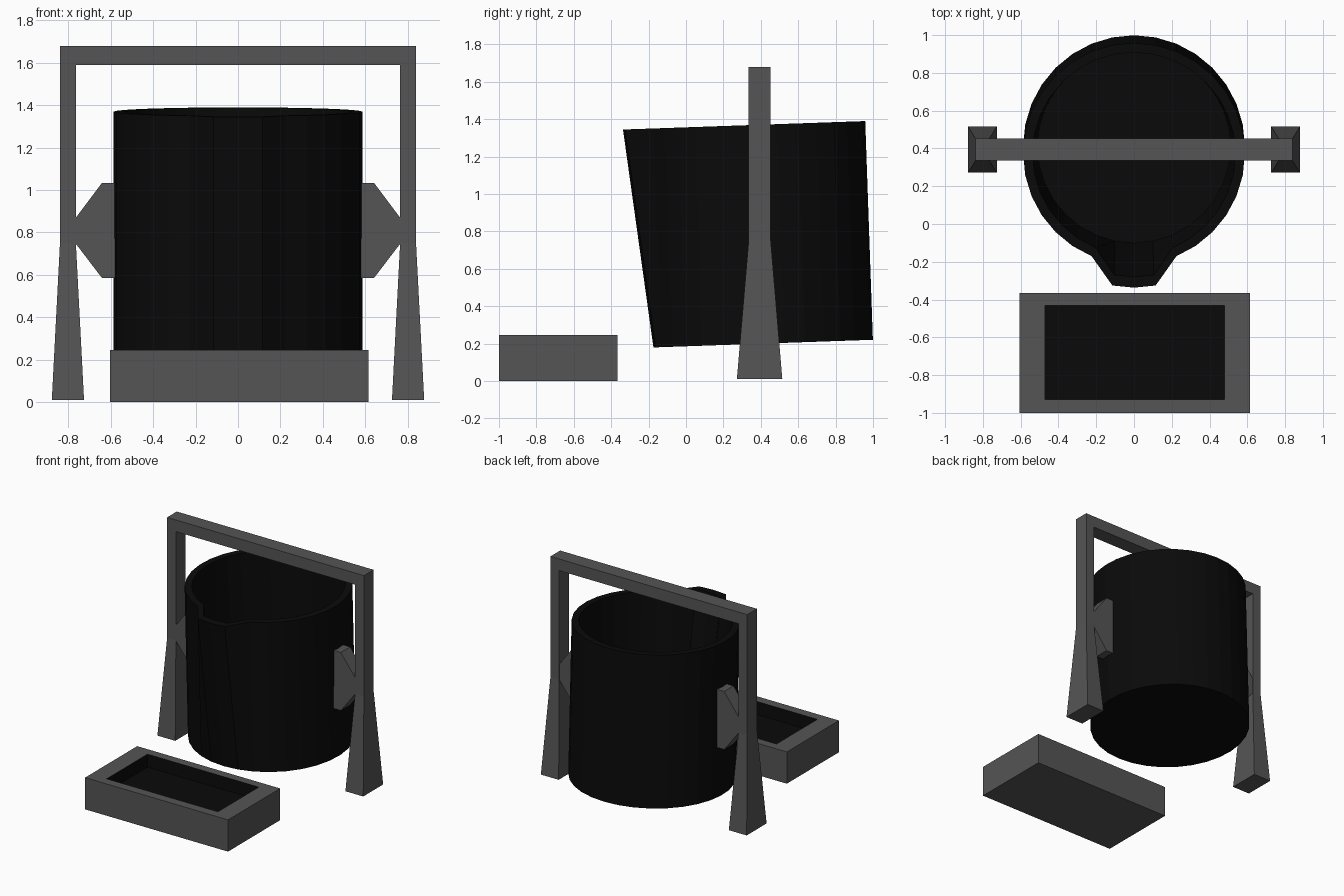
import bpy, bmesh
from math import sin, cos, pi, radians

if "Cube" in bpy.data.objects:
    bpy.data.objects.remove(bpy.data.objects["Cube"])


def material(name, v):
    m = bpy.data.materials.new(name)
    m.diffuse_color = (v, v, v, 1)
    m.use_nodes = True
    m.node_tree.nodes["Principled BSDF"].inputs["Base Color"].default_value = m.diffuse_color
    return m


iron = material("dark_iron", 0.09)
black = material("soot_black", 0.003)


def loft(name, rings, mats, black_from=None):
    """Skin a list of equal-length point rings and cap both ends."""
    bm = bmesh.new()
    vs = [[bm.verts.new(p) for p in r] for r in rings]
    n = len(vs[0])
    for k, (a, b) in enumerate(zip(vs, vs[1:])):
        for i in range(n):
            j = (i + 1) % n
            f = bm.faces.new((a[i], a[j], b[j], b[i]))
            if black_from is not None and k >= black_from:
                f.material_index = 1
    bm.faces.new(vs[0][::-1])
    end = bm.faces.new(vs[-1])
    if black_from is not None:
        end.material_index = 1
    bmesh.ops.recalc_face_normals(bm, faces=bm.faces)
    me = bpy.data.meshes.new(name)
    bm.to_mesh(me)
    bm.free()
    for m in mats:
        me.materials.append(m)
    ob = bpy.data.objects.new(name, me)
    bpy.context.collection.objects.link(ob)
    return ob


def rect(x0, x1, y0, y1, z):
    return [(x0, y0, z), (x1, y0, z), (x1, y1, z), (x0, y1, z)]


def extrude_y(name, profile, y0, y1):
    return loft(name, [[(x, y, z) for x, z in profile] for y in (y0, y1)], [iron])


# Crucible: round pot whose three front rim points are pulled out as a spout
SIDES = 32


def pot_ring(r, z, spout=0.0):
    ring = []
    for i in range(SIDES):
        a = 2 * pi * i / SIDES - pi / 2
        pull = spout if i in (0, 1, SIDES - 1) else 0
        ring.append((r * cos(a), r * sin(a) - pull, z))
    return ring


pot = loft("crucible", [pot_ring(0.587, 0), pot_ring(0.587, 1.17, 0.122),
                        pot_ring(0.537, 1.17, 0.115), pot_ring(0.51, 0.09)], [black])
pot.location = (0, 0.4125, 0.2)
pot.rotation_euler.x = radians(2.0)

# Overhead frame, a single upside-down U
extrude_y("support_frame", [(-0.84, 0.75), (-0.84, 1.68), (0.84, 1.68), (0.84, 0.75),
                            (0.765, 0.75), (0.765, 1.59), (-0.765, 1.59), (-0.765, 0.75)],
          0.335, 0.453)

# Flared legs and tapered pivot brackets on both sides
for s, side in ((-1, "left"), (1, "right")):
    c = s * 0.8025
    loft(side + "_leg", [rect(c - 0.076, c + 0.076, 0.272, 0.515, 0.01),
                         rect(c - 0.0375, c + 0.0375, 0.335, 0.453, 0.75)], [iron])
    extrude_y(side + "_pivot_bracket",
              [(s * x, z) for x, z in ((0.565, 0.585), (0.642, 0.585), (0.768, 0.75),
                                       (0.768, 0.865), (0.642, 1.033), (0.565, 1.033))],
              0.337, 0.451)

# Casting mould with a dark recess
loft("casting_mould", [rect(-0.605, 0.615, -1, -0.365, 0),
                       rect(-0.605, 0.615, -1, -0.365, 0.245),
                       rect(-0.47, 0.48, -0.93, -0.432, 0.245),
                       rect(-0.47, 0.48, -0.93, -0.432, 0.145)],
     [iron, black], black_from=2)
